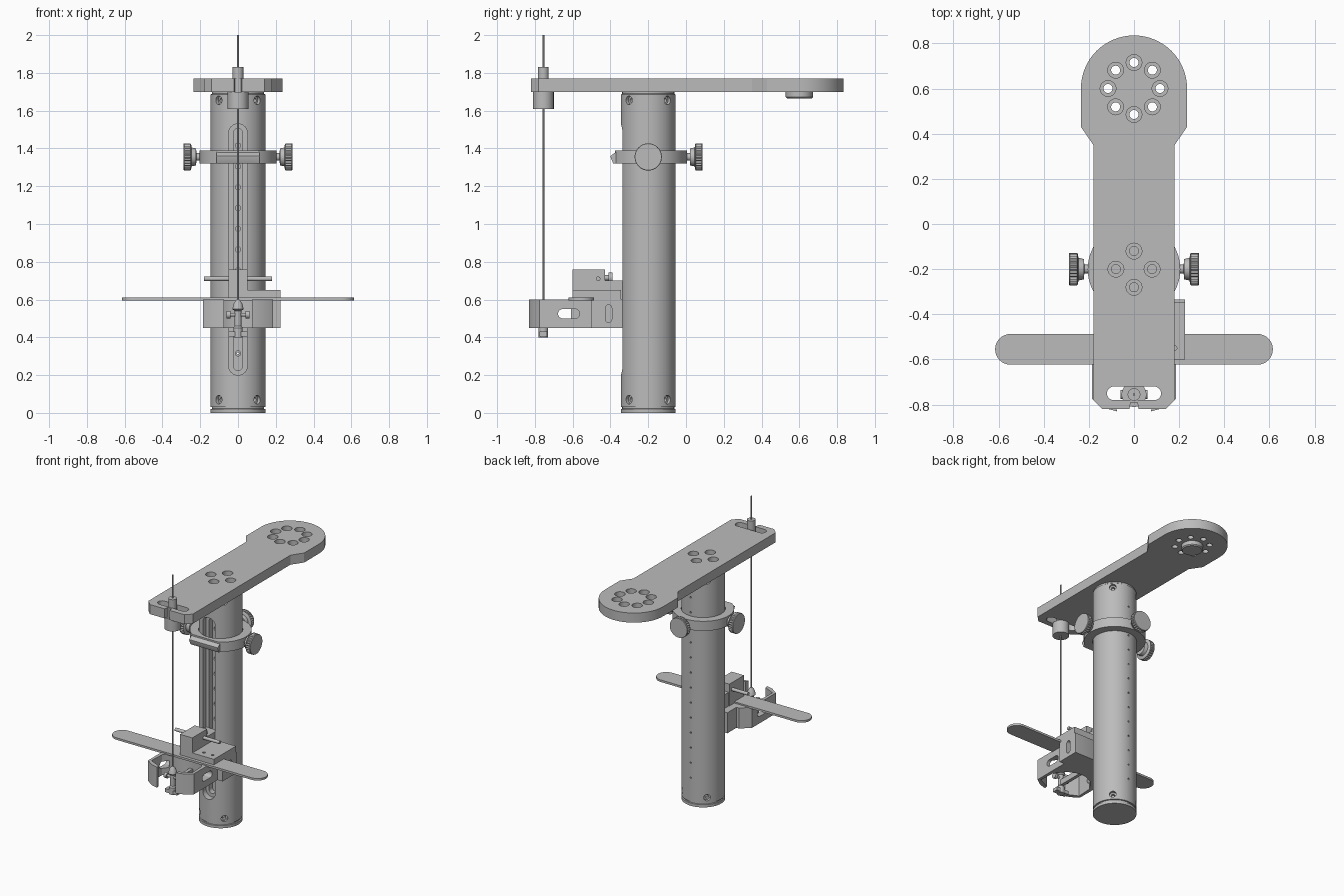
import bpy, bmesh, math
from mathutils import Vector

if "Cube" in bpy.data.objects:
    bpy.data.objects.remove(bpy.data.objects["Cube"])

GREY = (0.5, 0.5, 0.5, 1)
mat = bpy.data.materials.new("machined grey")
mat.use_nodes = True
mat.diffuse_color = GREY
mat.node_tree.nodes["Principled BSDF"].inputs["Base Color"].default_value = GREY
parts = []


def finish(name, bm):
    bmesh.ops.recalc_face_normals(bm, faces=bm.faces)
    mesh = bpy.data.meshes.new(name)
    bm.to_mesh(mesh)
    bm.free()
    mesh.materials.append(mat)
    obj = bpy.data.objects.new(name, mesh)
    bpy.context.collection.objects.link(obj)
    parts.append(obj)
    return obj


def prism(name, outline, lo, hi, axis="z"):
    """Extrude a flat outline along one axis."""
    place = {"x": lambda u, v, h: (h, u, v),
             "y": lambda u, v, h: (u, h, v),
             "z": lambda u, v, h: (u, v, h)}[axis]
    bm = bmesh.new()
    a, b = [[bm.verts.new(place(u, v, h)) for u, v in outline] for h in (lo, hi)]
    bm.faces.new(a)
    bm.faces.new(b)
    n = len(a)
    for i in range(n):
        j = (i + 1) % n
        bm.faces.new((a[i], a[j], b[j], b[i]))
    return finish(name, bm)


def box(name, x0, x1, y0, y1, z0, z1):
    return prism(name, [(x0, y0), (x1, y0), (x1, y1), (x0, y1)], z0, z1)


def turned(name, profile, loc, direction=(0, 0, 1), segs=40):
    """Stack rings of (radius, height, optional tooth depth) along a direction."""
    q = Vector((0, 0, 1)).rotation_difference(Vector(direction).normalized())
    bm = bmesh.new()
    rings = []
    for r, h, *tooth in profile:
        ring = []
        for i in range(segs):
            t = 2 * math.pi * i / segs
            rr = r - (tooth[0] if tooth and i % 2 else 0)
            p = q @ Vector((rr * math.cos(t), rr * math.sin(t), h))
            ring.append(bm.verts.new(p + Vector(loc)))
        rings.append(ring)
    for a, b in zip(rings, rings[1:]):
        for i in range(segs):
            j = (i + 1) % segs
            bm.faces.new((a[i], a[j], b[j], b[i]))
    bm.faces.new(rings[0])
    bm.faces.new(rings[-1])
    return finish(name, bm)


def arc(cx, cy, r, a0, a1, n=16):
    return [(cx + r * math.cos(math.radians(a0 + (a1 - a0) * i / n)),
             cy + r * math.sin(math.radians(a0 + (a1 - a0) * i / n))) for i in range(n + 1)]


def capsule(cx, cy, half, r, upright=False):
    """Rounded slot outline; half is the half length to the arc centres."""
    if upright:
        return arc(cx, cy + half, r, 0, 180) + arc(cx, cy - half, r, 180, 360)
    return arc(cx + half, cy, r, -90, 90) + arc(cx - half, cy, r, 90, 270)


def cut(obj, cutters):
    """Subtract the cutters, bake the result and remove them."""
    for c in cutters:
        m = obj.modifiers.new("cut", "BOOLEAN")
        m.operation, m.solver, m.object = "DIFFERENCE", "EXACT", c
    bpy.context.view_layer.update()
    graph = bpy.context.evaluated_depsgraph_get()
    mesh = bpy.data.meshes.new_from_object(obj.evaluated_get(graph))
    obj.modifiers.clear()
    obj.data = mesh
    for c in cutters:
        parts.remove(c)
        bpy.data.objects.remove(c)


def around(cx, cy, r, n, start=0):
    return [(cx + r * math.cos(2 * math.pi * i / n + start),
             cy + r * math.sin(2 * math.pi * i / n + start)) for i in range(n)]


COL_Y, WIRE_Y, R = -0.2, -0.755, 0.145

# Column with grooved ends, long front slot, radial screw sockets and back holes
column = turned("column", [(R, 0), (R, 0.02), (0.138, 0.022), (0.138, 0.03), (R, 0.032),
                           (R, 1.685), (0.138, 1.69), (0.138, 1.7)], (0, COL_Y, 0), segs=64)
cutters = [prism("slot_cutter", capsule(0, 0.865, 0.615, 0.05, True), -0.4, -0.3, "y"),
           prism("groove_cutter", capsule(0, 0.865, 0.615, 0.025, True), -0.32, -0.26, "y")]
for i in range(13):
    z = 0.205 + 0.11 * i
    cutters.append(turned("hole_cutter", [(0.014, 0), (0.014, 0.06), (0.006, 0.06), (0.006, 0.3)],
                          (0, -0.28, z), (0, 1, 0), 12))
for z in (0.07, 1.655):
    for x, y in around(0, 0, 1, 4, math.pi / 4):
        cutters.append(turned("socket_cutter", [(0.012, 0), (0.012, 0.02), (0.023, 0.02), (0.023, 0.1)],
                              (x * 0.105, COL_Y + y * 0.105, z), (x, y, 0), 20))
cut(column, cutters)

# Top arm with round rear end
side = [(0.02, -0.82), (0.14, -0.82), (0.18, -0.78), (0.18, 0.35), (0.235, 0.43)]
outline = ([(0.015, -0.79)] + side + arc(0, 0.6, 0.235, 0, 180, 32)
           + [(-x, y) for x, y in reversed(side)] + [(-0.015, -0.79)])
arm = prism("top_arm", outline, 1.7, 1.77)
cutters = [prism("slot_cutter", capsule(0, -0.75, 0.09, 0.03), 1.65, 1.8)]
for x, y in around(0, 0.6, 0.115, 8) + around(0, COL_Y, 0.08, 4):
    cutters.append(turned("bore_cutter", [(0.02, -0.1), (0.02, 0.03), (0.035, 0.03), (0.035, 0.1)],
                          (x, y, 1.7), segs=24))
cut(arm, cutters)
turned("arm_boss", [(0.065, 1.665), (0.072, 1.672), (0.072, 1.7)], (0, 0.6, 0))

# Wire and its bushing
turned("wire", [(0.005, 0.4), (0.005, 2)], (0, WIRE_Y, 0), segs=10)
turned("wire_bushing", [(0.055, 1.61), (0.055, 1.7), (0.028, 1.7), (0.028, 1.83)], (0, WIRE_Y, 0))

# Collar ring with front ledge
collar = turned("collar", [(0.205, 1.32), (0.205, 1.39)], (0, COL_Y, 0), segs=64)
cut(collar, [turned("ring_cutter", [(R + 0.002, 1.2), (R + 0.002, 1.5)], (0, COL_Y, 0), segs=64),
             box("front_cutter", -0.3, 0.3, -0.5, -0.375, 1.2, 1.5)])
prism("collar_ledge", [(-0.36, 1.32), (-0.385, 1.32), (-0.4, 1.355), (-0.4, 1.36), (-0.36, 1.39)],
      -0.115, 0.115, "x")

# Three knurled clamping knobs
for name, dx, dy in (("left", 1, 0), ("right", -1, 0), ("back", 0, 1)):
    turned(name + "_knob", [(0.02, 0.19), (0.02, 0.22), (0.045, 0.222), (0.05, 0.246), (0.066, 0.248),
                            (0.072, 0.252), (0.072, 0.252, 0.006), (0.072, 0.283, 0.006),
                            (0.072, 0.283), (0.07, 0.288)],
           (0, COL_Y, 1.355), (dx, dy, 0), 56)

# Carriage riding on the column
carriage = box("carriage", -0.1, 0.225, -0.5, -0.335, 0.45, 0.6)
cut(carriage, [prism("slot_cutter", capsule(-0.41, 0.525, 0.03, 0.017, True), 0.12, 0.3, "x"),
               turned("column_cutter", [(R, 0.3), (R, 0.8)], (0, COL_Y, 0), segs=64)])
box("carriage_step", 0.05, 0.225, -0.5, -0.345, 0.6, 0.65)
top_block = box("stop_block", 0.05, 0.225, -0.6, -0.42, 0.61, 0.65)
cut(top_block, [turned("screw_cutter", [(0.01, 0.63), (0.01, 0.7)], (x, -0.55, 0), segs=12)
                for x in (0.11, 0.18)])
box("riser_block", -0.05, 0.05, -0.6, -0.43, 0.6, 0.76)
box("slot_runner", -0.045, 0.045, -0.44, -0.3, 0.45, 0.7)
turned("cross_rod", [(0.012, -0.18), (0.012, 0.18)], (0, -0.465, 0.71), (1, 0, 0), 20)
turned("locking_screw", [(0.014, 0), (0.014, 0.025), (0.028, 0.025), (0.028, 0.045)],
       (0, -0.435, 0.715), (0, 1, 0), 20)

# Open jaw with hooked tips and side slots
half = [(0.03, -0.54), (0.1, -0.57), (0.16, -0.65), (0.165, -0.765), (0.08, -0.805), (0.075, -0.83),
        (0.13, -0.815), (0.185, -0.775), (0.185, -0.5), (0.12, -0.44)]
jaw = prism("jaw", half + [(-x, y) for x, y in reversed(half)], 0.45, 0.6)
cut(jaw, [prism("slot_cutter", capsule(-0.62, 0.525, 0.032, 0.025), s * 0.13, s * 0.3, "x")
          for s in (-1, 1)])

# Cross bar
prism("cross_bar", capsule(0, -0.555, 0.547, 0.068), 0.595, 0.61)

# Wire gripper below
turned("gripper", [(0.025, 0.4), (0.025, 0.45), (0.018, 0.46), (0.018, 0.54), (0.03, 0.55),
                   (0.022, 0.58), (0.008, 0.6)], (0, WIRE_Y, 0), segs=20)
turned("gripper_pin", [(0.02, -0.06), (0.02, -0.04), (0.01, -0.04), (0.01, 0.04), (0.02, 0.04),
                       (0.02, 0.06)], (0, WIRE_Y, 0.52), (1, 0, 0), 16)
box("gripper_foot", -0.05, 0.05, -0.775, -0.735, 0.405, 0.43)
box("gripper_stem", -0.012, 0.012, -0.75, -0.53, 0.46, 0.5)

# Smooth round faces, keep edges crisp
bpy.ops.object.select_all(action="DESELECT")
for obj in parts:
    obj.select_set(True)
bpy.context.view_layer.objects.active = column
bpy.ops.object.shade_smooth_by_angle(angle=math.radians(30))
